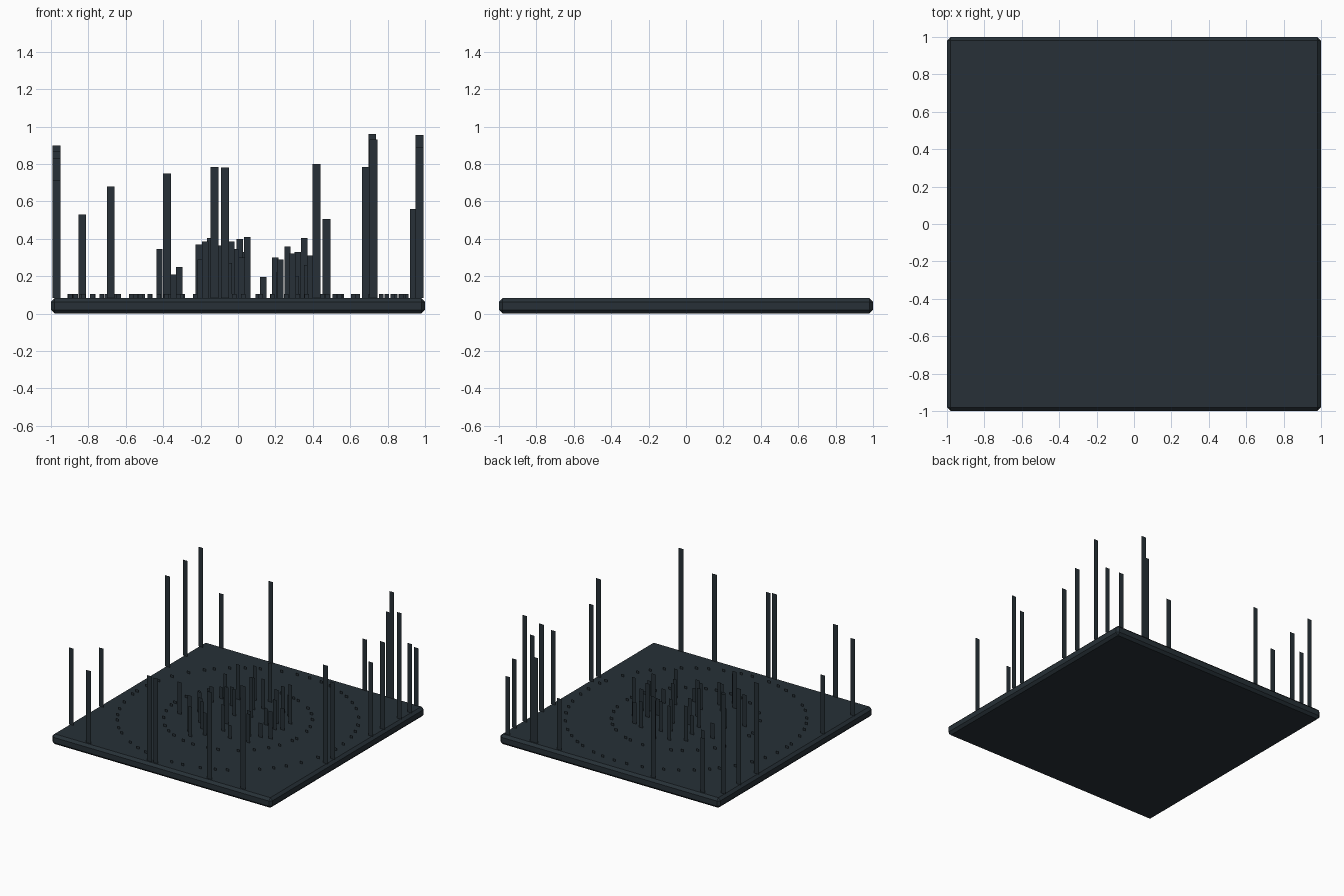
import bpy, bmesh, math, random

if "Cube" in bpy.data.objects:
    bpy.data.objects.remove(bpy.data.objects["Cube"])

random.seed(4)
TOP = 0.083   # top face of the slab

mat = bpy.data.materials.new("dark_slate")
mat.diffuse_color = (0.02, 0.03, 0.038, 1)
mat.use_nodes = True
mat.node_tree.nodes["Principled BSDF"].inputs["Base Color"].default_value = mat.diffuse_color


def finish(name, bm):
    me = bpy.data.meshes.new(name)
    bm.to_mesh(me)
    bm.free()
    me.materials.append(mat)
    ob = bpy.data.objects.new(name, me)
    bpy.context.collection.objects.link(ob)
    return ob


def blades(name, items):
    """Upright flat strips facing the front: (x, y, width, top)."""
    bm = bmesh.new()
    for x, y, w, t in items:
        co = ((x - w/2, TOP), (x + w/2, TOP), (x + w/2, t), (x - w/2, t))
        bm.faces.new([bm.verts.new((a, y, b)) for a, b in co])
    return finish(name, bm)


# Square slab, chamfered on every edge
bm = bmesh.new()
bmesh.ops.create_cube(bm, size=1)
for v in bm.verts:
    v.co = (v.co.x * 2, v.co.y * 2, (v.co.z + 0.5) * TOP)
bmesh.ops.bevel(bm, geom=bm.edges[:], offset=0.02, segments=1, affect='EDGES')
finish("base_slab", bm)

# Tall strips along the four edges: (position along edge, top)
E = 0.97
front = [(-.68, .68), (-.125, .785), (-.07, .78), (.42, .80), (.725, .93)]
back = [(-.833, .53), (-.38, .75), (.473, .505), (.685, .785), (.718, .96), (.94, .56)]
left = [(-.78, .715), (-.39, .565), (.47, .83), (.70, .87), (.90, .90)]
right = [(-.25, .89), (-.157, .715), (.34, .69), (.49, .80), (.71, .955), (.845, .65)]
blades("front_edge_strips", [(p, -E, .042, t) for p, t in front])
blades("back_edge_strips", [(p, E, .042, t) for p, t in back])
blades("left_edge_strips", [(-E, p, .042, t) for p, t in left])
blades("right_edge_strips", [(E, p, .042, t) for p, t in right])

# Medium strips gathered in the middle: (x, y, top)
centre = [(-.42, -.16, .345), (-.345, .15, .21), (-.315, -.05, .25), (-.21, .30, .37),
          (-.175, -.38, .385), (-.15, .05, .405), (-.125, -.44, .33), (-.10, .36, .365),
          (-.035, -.10, .385), (-.015, .22, .345), (.01, .40, .40), (.05, .10, .41),
          (.135, -.30, .195), (.20, .30, .30), (.225, -.18, .29), (.265, .12, .36),
          (.29, -.28, .32), (.32, .02, .33), (.355, .17, .405), (.386, -.13, .31),
          (-.20, -.20, .29), (-.18, .18, .24), (-.13, -.28, .31), (-.07, .05, .30),
          (-.05, -.36, .27), (.02, -.22, .30), (.04, .27, .33), (.22, .05, .22),
          (.28, .27, .26), (.31, -.15, .20), (-.32, .24, .18), (.37, .05, .26)]
blades("centre_strips", [(x, y, .034, t) for x, y, t in centre])


# Two rings of tiny studs
def ring(name, r, n):
    pts = []
    for i in range(n):
        a = 2 * math.pi * (i + random.uniform(-.3, .3)) / n
        pts.append((r * math.cos(a), r * math.sin(a), .024, .105))
    blades(name, pts)


ring("outer_stud_ring", .90, 48)
ring("inner_stud_ring", .555, 32)
